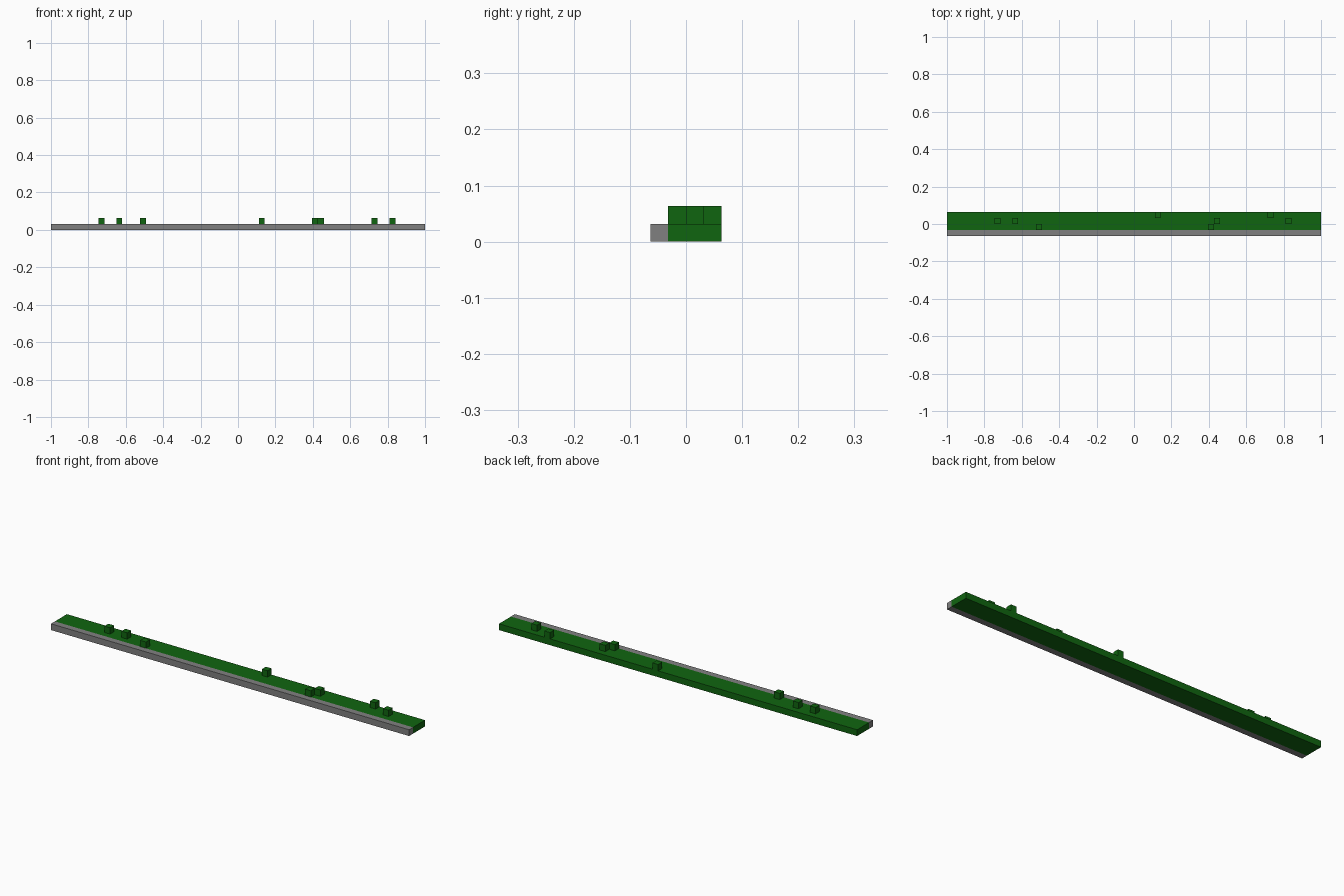
import bpy
import bmesh
from mathutils import Vector

if "Cube" in bpy.data.objects:
    bpy.data.objects.remove(bpy.data.objects["Cube"], do_unlink=True)

COLUMNS = 63
U = 2 / COLUMNS  # one block


def make_material(name, color):
    mat = bpy.data.materials.new(name)
    mat.use_nodes = True
    mat.diffuse_color = color
    mat.node_tree.nodes["Principled BSDF"].inputs["Base Color"].default_value = color
    return mat


def make_box(name, low, high, mat):
    """Flat-faced box between two corners."""
    low, high = Vector(low), Vector(high)
    bm = bmesh.new()
    bmesh.ops.create_cube(bm, size=1)
    bmesh.ops.scale(bm, vec=high - low, verts=bm.verts)
    mesh = bpy.data.meshes.new(name)
    bm.to_mesh(mesh)
    bm.free()
    mesh.materials.append(mat)
    obj = bpy.data.objects.new(name, mesh)
    obj.location = (low + high) / 2
    bpy.context.collection.objects.link(obj)
    return obj


green = make_material("grass green", (0.005, 0.130, 0.005, 1))
grey = make_material("stone grey", (0.216, 0.216, 0.216, 1))

# Long stone kerb along the front, grass strip behind it
make_box("kerb", (-1, -2 * U, 0), (1, -U, U), grey)
make_box("grass_strip", (-1, -U, 0), (1, 2 * U, U), green)

# Grass tufts as (column, row) blocks on the strip
tufts = [(8, 1), (11, 1), (15, 0), (35, 2), (44, 0), (45, 1), (54, 2), (57, 1)]
for i, (col, row) in enumerate(tufts, 1):
    x, y = -1 + col * U, (row - 1) * U
    make_box(f"grass_tuft_{i}", (x, y, U), (x + U, y + U, 2 * U), green)
